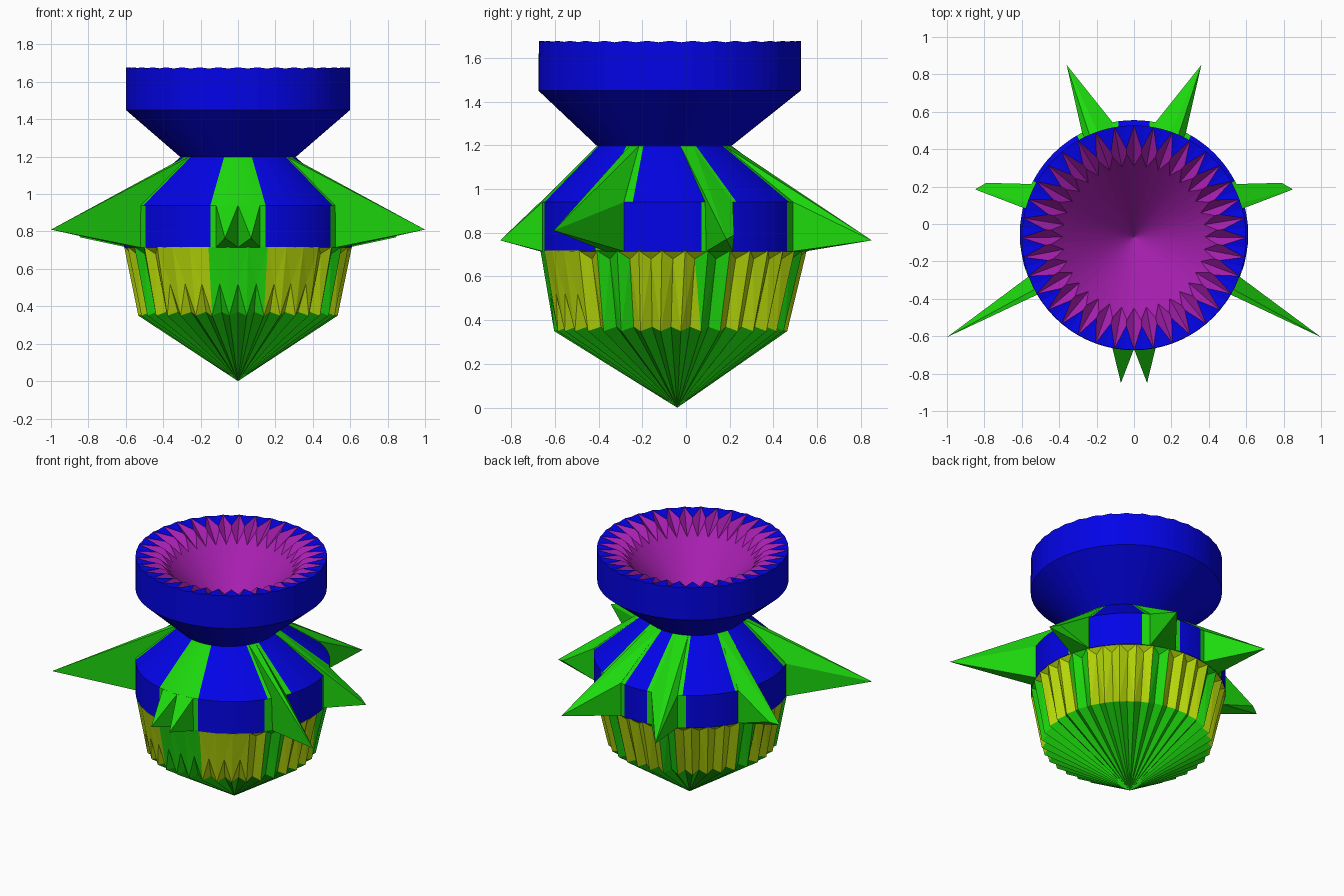
import bpy, bmesh, math

if "Cube" in bpy.data.objects:
    bpy.data.objects.remove(bpy.data.objects["Cube"])

def mat(name, rgb):
    m = bpy.data.materials.new(name)
    m.diffuse_color = (*rgb, 1)
    m.use_nodes = True
    m.node_tree.nodes["Principled BSDF"].inputs["Base Color"].default_value = m.diffuse_color
    return m

BLUE, GREEN, YELLOW, PURPLE = 0, 1, 2, 3
MATS = [mat("blue", (.001, .001, .80)), mat("green", (.012, .69, .004)),
        mat("yellow", (.47, .69, .003)), mat("purple", (.39, .014, .44))]
N = 36          # teeth round the rim and the cup
# green panels: direction in degrees and half width
PANELS = [(-90, 13.5), (-28, 7), (19.5, 7.5), (70, 12), (110, 12), (160.5, 7.5), (208, 7)]

def pt(deg, r, z, cy):
    a = math.radians(deg)
    return (r * math.cos(a), cy + r * math.sin(a), z)

def finish(name, bm):
    bmesh.ops.recalc_face_normals(bm, faces=bm.faces)
    me = bpy.data.meshes.new(name)
    bm.to_mesh(me)
    bm.free()
    for m in MATS:
        me.materials.append(m)
    ob = bpy.data.objects.new(name, me)
    bpy.context.collection.objects.link(ob)
    return ob

def panel_color(c, cy, base, limit=20):
    d = math.degrees(math.atan2(c.y - cy, c.x))
    for a, hw in PANELS:
        if abs((d - a + 180) % 360 - 180) < min(hw, limit):
            return GREEN
    return base

def ring(bm, n, r, z, cy, offset=0.0):
    return [bm.verts.new(pt(-90 + (i + offset) * 360 / n, r, z, cy)) for i in range(n)]

def face(bm, verts, m):
    f = bm.faces.new(verts)
    f.material_index = m
    return f

def bridge(bm, a, b, m):
    n = len(a)
    return [face(bm, (a[i], a[(i + 1) % n], b[(i + 1) % n], b[i]), m) for i in range(n)]

# body: blue shoulder with green panels running down from the neck
bm = bmesh.new()
rings = [ring(bm, 180, *p) for p in
         [(.50, .715, -.055), (.61, .715, -.055), (.61, .94, -.055), (.305, 1.2, -.1)]]
for a, b in zip(rings, rings[1:]):
    for f in bridge(bm, a, b, BLUE):
        f.material_index = panel_color(f.calc_center_median(), -.06, BLUE)
finish("shoulder", bm)

# collar: flared neck, wall, toothed rim and purple funnel
bm = bmesh.new()
neck = ring(bm, N * 2, .305, 1.195, -.1)
low = ring(bm, N * 2, .6, 1.45, -.075)
top = ring(bm, N * 2, .6, 1.678, -.073)
for v in top[1::2]:
    v.co.z = 1.671
bridge(bm, neck, low, BLUE)
bridge(bm, low, top, BLUE)
inner = ring(bm, N, .475, 1.66, -.072, .5)
fold_out = ring(bm, N, .445, 1.645, -.07, .5)
fold_in = ring(bm, N, .38, 1.573, -.07)
pit = bm.verts.new((0, -.07, 1.15))
for i in range(N):
    j = (i + 1) % N
    face(bm, (top[2 * i], top[2 * i + 1], inner[i]), BLUE)
    face(bm, (top[2 * i + 1], top[2 * j], inner[i]), BLUE)
    # purple pleat from a rim point down to the funnel
    face(bm, (inner[i], top[2 * j], fold_in[j]), PURPLE)
    face(bm, (top[2 * j], inner[j], fold_in[j]), PURPLE)
    face(bm, (inner[i], fold_in[j], fold_out[i]), PURPLE)
    face(bm, (inner[i], fold_out[i], fold_in[i]), PURPLE)
    face(bm, (fold_in[i], fold_out[i], pit), PURPLE)
    face(bm, (fold_out[i], fold_in[j], pit), PURPLE)
finish("collar_funnel", bm)

# cup: pleated yellow band with recessed teeth, on a green cone
bm = bmesh.new()
cap = ring(bm, N, .5, .718, -.06, -.5)
brim = ring(bm, N, .611, .718, -.057, -.5)
apex = ring(bm, N, .565, .52, -.063)
for i, v in enumerate(apex):
    if 5 <= i <= N - 5:      # taller, deeper pleats away from the front
        v.co = pt(-90 + i * 360 / N, .575, .68, -.06)
foot = ring(bm, N, .535, .35, -.07, -.5)
notch = ring(bm, N, .5, .37, -.068)
tip = bm.verts.new((0, -.04, 0))
bridge(bm, brim, cap, YELLOW)
for i in range(N):
    j = (i + 1) % N
    for tri in ((foot[i], notch[i], apex[i]), (notch[i], foot[j], apex[i]),
                (apex[i], brim[j], brim[i]), (foot[j], brim[j], apex[i]),
                (foot[i], apex[i], brim[i])):
        f = face(bm, tri, YELLOW)
        f.material_index = panel_color(f.calc_center_median(), -.065, YELLOW,
                                       20 if i < 4 or i > N - 4 else 6.5)
    face(bm, (foot[i], tip, notch[i]), GREEN)
    face(bm, (notch[i], tip, foot[j]), GREEN)
finish("cup", bm)

# spikes: hulls from the neck and shoulder panel out to the tip
def spike(name, a0, a1, tips, neck):
    bm = bmesh.new()
    prof = [(.612, .715, -.055), (.613, .94, -.055)]
    if neck:
        prof.append((.307, 1.198, -.1))
    for p in prof:
        for a in (a0, a1):
            bm.verts.new(pt(a, *p))
    for t in tips:
        bm.verts.new(t)
    bmesh.ops.convex_hull(bm, input=bm.verts)
    for f in bm.faces:
        f.material_index = GREEN
    finish(name, bm)

def mirrored(name, a0, a1, tips, neck=True):
    spike("right_" + name, a0, a1, tips, neck)
    spike("left_" + name, 180 - a0, 180 - a1, [(-x, y, z) for x, y, z in tips], neck)

mirrored("front_prong", -90, -79, [(.07, -.85, .765)], False)
mirrored("fore_spike", -31, -22, [(1, -.605, .81)])
mirrored("mid_spike", 14, 26, [(.85, .185, .77), (.79, .22, .79)])
mirrored("rear_spike", 63, 79, [(.36, .85, .765)])
